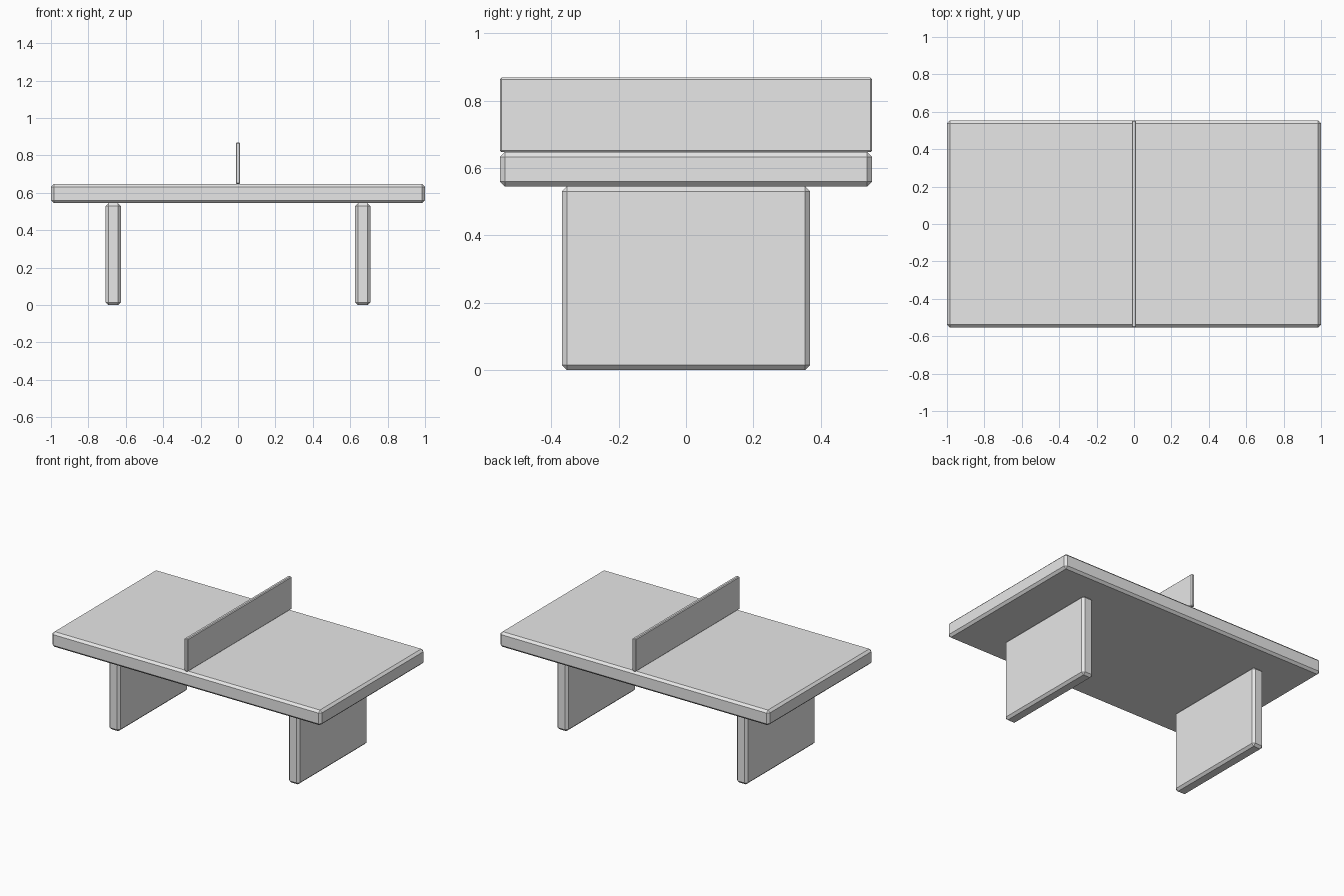
import bpy

if "Cube" in bpy.data.objects:
    bpy.data.objects.remove(bpy.data.objects["Cube"])

# One flat grey for the whole table
grey = bpy.data.materials.new("light_grey")
grey.diffuse_color = (0.8, 0.8, 0.8, 1)
grey.use_nodes = True
grey.node_tree.nodes["Principled BSDF"].inputs["Base Color"].default_value = grey.diffuse_color


def chamfered_box(name, centre, size, chamfer):
    """Box with every edge cut by a single flat bevel."""
    bpy.ops.mesh.primitive_cube_add(size=1, location=centre)
    obj = bpy.context.object
    obj.name = name
    obj.scale = size
    bpy.ops.object.transform_apply(location=False, rotation=False, scale=True)
    obj.data.materials.append(grey)
    bevel = obj.modifiers.new("chamfer", 'BEVEL')
    bevel.width = chamfer
    bevel.segments = 1
    bevel.limit_method = 'NONE'
    return obj


# Playing surface
chamfered_box("table_top", (0, 0, 0.596), (2.0, 1.106, 0.102), 0.015)

# Dividing board standing across the middle
chamfered_box("net", (0, 0, 0.7575), (0.024, 1.106, 0.221), 0.005)

# Two slab legs
for side, name in ((-1, "left_leg"), (1, "right_leg")):
    chamfered_box(name, (side * 0.667, 0, 0.2725), (0.082, 0.738, 0.545), 0.015)
